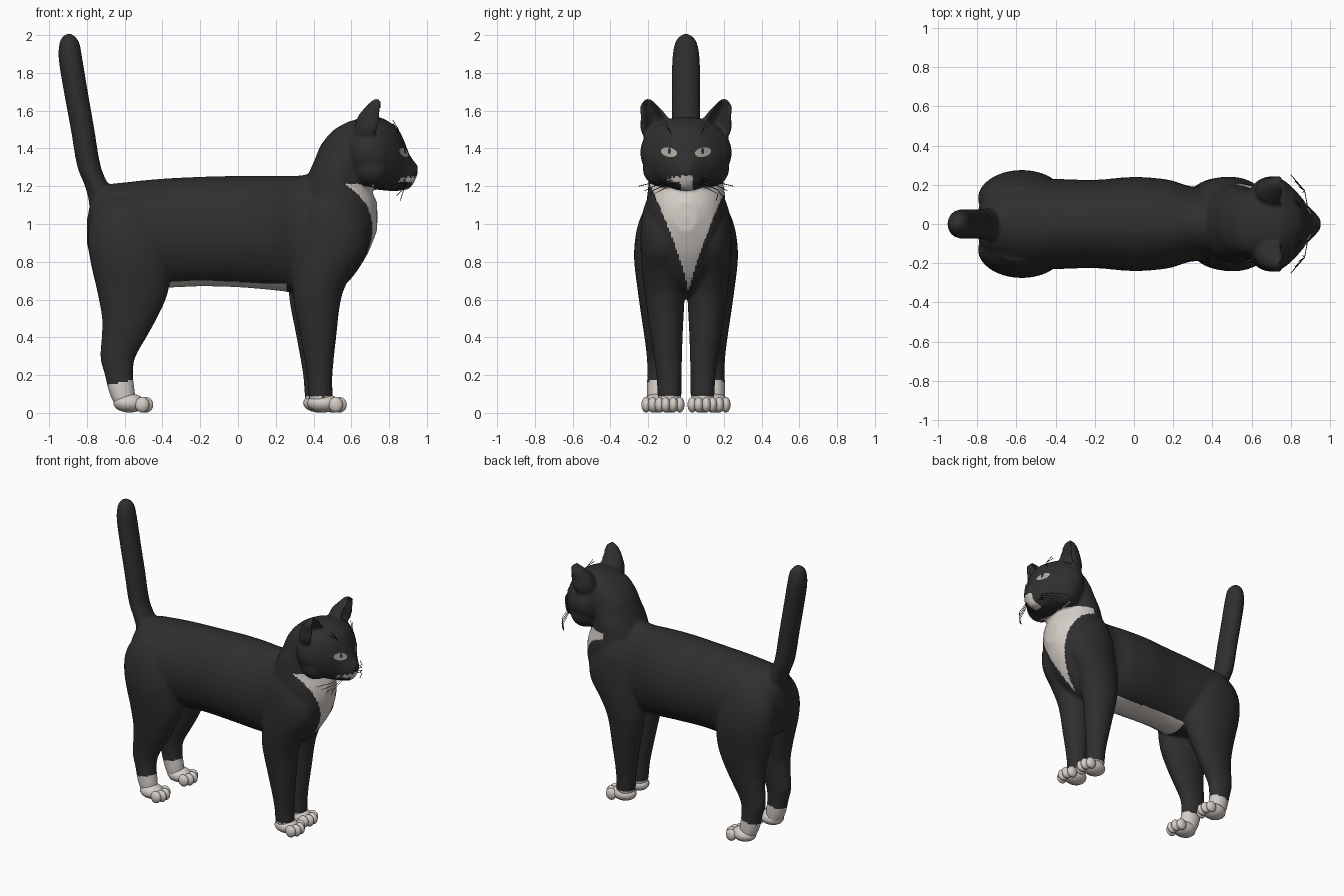
import bpy, bmesh, math
from mathutils import Vector, Matrix
from mathutils.bvhtree import BVHTree

if "Cube" in bpy.data.objects:
    bpy.data.objects.remove(bpy.data.objects["Cube"])


def material(name, rgb):
    m = bpy.data.materials.new(name)
    m.diffuse_color = (*rgb, 1)
    m.use_nodes = True
    m.node_tree.nodes["Principled BSDF"].inputs["Base Color"].default_value = m.diffuse_color
    return m


BLACK = material("black fur", (0.028, 0.028, 0.029))
WHITE = material("white fur", (0.66, 0.61, 0.57))
EYE = material("eye grey", (0.40, 0.38, 0.33))


def make_object(name, bm, mats):
    me = bpy.data.meshes.new(name)
    bm.to_mesh(me)
    bm.free()
    for m in mats:
        me.materials.append(m)
    for p in me.polygons:
        p.use_smooth = True
    ob = bpy.data.objects.new(name, me)
    bpy.context.collection.objects.link(ob)
    return ob


def refine(secs, steps=4):
    """Smooth Hermite interpolation between sections, first value is position."""
    n, out = len(secs), []

    def slope(i, k):
        a, b = secs[max(i - 1, 0)], secs[min(i + 1, n - 1)]
        return (b[k] - a[k]) / (b[0] - a[0])
    for i in range(n - 1):
        a, b = secs[i], secs[i + 1]
        d = b[0] - a[0]
        for j in range(steps):
            u = j / steps
            out.append([(2*u**3 - 3*u*u + 1) * a[k] + (u**3 - 2*u*u + u) * d * slope(i, k)
                        + (3*u*u - 2*u**3) * b[k] + (u**3 - u*u) * d * slope(i + 1, k)
                        for k in range(5)])
    return out + [list(secs[-1])]


def loft(bm, axis, secs, side=1, dx=0.0, dent=0.0, n=32):
    """Sections are (position, low, high, y centre, half width)."""
    rings = []
    for t, lo, hi, yc, w in refine(secs):
        c, r, w, ring = (lo + hi) / 2, max((hi - lo) / 2, 0.003), max(w, 0.003), []
        for i in range(n):
            a = 2 * math.pi * i / n
            u = math.cos(a)
            if u > 0:
                u *= 1 - dent * u * u
            y, v = side * (yc + w * math.sin(a)), c + r * u
            ring.append(bm.verts.new((t, y, v) if axis == "x" else (v + dx, y, t)))
        rings.append(ring)
    faces = [bm.faces.new((a[i], a[(i + 1) % n], b[(i + 1) % n], b[i]))
             for a, b in zip(rings, rings[1:]) for i in range(n)]
    faces += [bm.faces.new(rings[0]), bm.faces.new(rings[-1])]
    bmesh.ops.recalc_face_normals(bm, faces=faces)


def ball(bm, pos, size):
    bmesh.ops.create_uvsphere(bm, u_segments=20, v_segments=12, radius=1,
                              matrix=Matrix.Translation(pos) @ Matrix.Diagonal((*size, 1)))


bm = bmesh.new()
# torso
loft(bm, "x", [(-.80, .90, 1.02, 0, .05), (-.775, .80, 1.13, 0, .13), (-.71, .74, 1.20, 0, .19),
               (-.6, .70, 1.22, 0, .23), (-.4, .665, 1.24, 0, .23), (-.2, .67, 1.25, 0, .225),
               (0, .665, 1.255, 0, .24), (.18, .65, 1.255, 0, .225), (.3, .635, 1.255, 0, .19),
               (.45, .61, 1.27, 0, .20), (.58, .69, 1.26, 0, .19), (.68, .83, 1.22, 0, .15),
               (.735, .96, 1.12, 0, .06)])
# neck and chest
loft(bm, "z", [(.88, .38, .69, 0, .16), (.98, .34, .735, 0, .20), (1.1, .33, .735, 0, .21),
               (1.2, .345, .70, 0, .20), (1.27, .375, .68, 0, .195), (1.35, .41, .70, 0, .18),
               (1.42, .44, .70, 0, .165), (1.5, .51, .70, 0, .14), (1.545, .59, .68, 0, .08)])
# head
loft(bm, "x", [(.55, 1.30, 1.46, 0, .08), (.60, 1.23, 1.54, 0, .19), (.67, 1.195, 1.565, 0, .24),
               (.75, 1.18, 1.565, 0, .23), (.81, 1.175, 1.535, 0, .185), (.85, 1.175, 1.50, 0, .14),
               (.88, 1.18, 1.44, 0, .10), (.905, 1.185, 1.375, 0, .075), (.93, 1.215, 1.335, 0, .05),
               (.952, 1.265, 1.31, 0, .022)])
# tail
loft(bm, "z", [(1.0, -.78, -.62, 0, .08), (1.12, -.79, -.62, 0, .085), (1.2, -.81, -.68, 0, .08),
               (1.3, -.85, -.725, 0, .076), (1.5, -.885, -.76, 0, .076), (1.7, -.922, -.795, 0, .075),
               (1.88, -.95, -.825, 0, .072), (1.96, -.945, -.84, 0, .058), (1.99, -.93, -.86, 0, .038),
               (2.006, -.91, -.88, 0, .012)])
FRONT_LEG = [(1.17, .40, .58, .11, .08), (1.08, .35, .64, .11, .115), (.97, .32, .69, .115, .125),
             (.85, .305, .675, .12, .12), (.75, .295, .61, .118, .115), (.62, .29, .55, .112, .105),
             (.4, .33, .52, .102, .084), (.2, .365, .50, .09, .067), (.08, .375, .50, .087, .062),
             (.02, .39, .49, .087, .05)]
HIND_LEG = [(1.13, -.70, -.48, .12, .07), (1.05, -.77, -.42, .12, .115), (.95, -.795, -.375, .13, .135),
            (.82, -.785, -.355, .135, .14), (.64, -.745, -.37, .14, .115), (.5, -.72, -.43, .145, .09),
            (.4, -.722, -.485, .145, .075), (.29, -.728, -.545, .145, .062), (.2, -.705, -.556, .147, .058),
            (.1, -.68, -.545, .15, .058), (.02, -.64, -.55, .15, .05)]
EAR = [(1.42, .62, .72, .14, .06), (1.50, .615, .80, .16, .08), (1.57, .635, .81, .17, .069),
       (1.62, .675, .80, .193, .05), (1.65, .705, .785, .2, .026), (1.665, .725, .76, .203, .01)]
for s in (-1, 1):
    dx = -.02 if s > 0 else 0
    loft(bm, "z", FRONT_LEG, s, dx)
    loft(bm, "z", HIND_LEG, s)
    loft(bm, "z", EAR, s, dent=1.35)
    ball(bm, (.71, s * .125, 1.295), (.10, .105, .10))       # cheek
    ball(bm, (.885, s * .035, 1.24), (.042, .042, .036))     # whisker pad
ball(bm, (.878, 0, 1.208), (.034, .036, .03))                # chin

# fuse all parts into one smooth skin
raw = make_object("cat_body", bm, [])
mod = raw.modifiers.new("fuse", "REMESH")
mod.mode, mod.voxel_size = "VOXEL", 0.0105
mod = raw.modifiers.new("soften", "SMOOTH")
mod.factor, mod.iterations = 0.5, 5
dg = bpy.context.evaluated_depsgraph_get()
skin = bpy.data.meshes.new_from_object(raw.evaluated_get(dg))
raw.modifiers.clear()
raw.data = skin
skin.materials.clear()
skin.materials.append(BLACK)
skin.materials.append(WHITE)


def is_white(c, n):
    x, y, z = c
    if x < -.4 and z < .165 + .2 * (x + .6):                  # hind socks
        return True
    if x > .3 and z < .085:                                   # front socks
        return True
    if x > .5 and .65 < z and (z < 1.165 or (z < 1.21 and x < .72)) and n.x > 0:   # bib
        return abs(y - .015) < .185 * ((z - .65) / .52) ** 1.25 + .004
    if x > .85 and z < 1.26 and y < .035:                     # muzzle patch
        return y > -.03 or (y > -.1 and abs(z - 1.235) < .014)
    return -.36 < x < .26 and z < .74 and n.z < -.75 and abs(y) < .1   # belly


for p in skin.polygons:
    p.use_smooth = True
    p.material_index = int(is_white(p.center, p.normal))

# paws with four toes each
for label, px, py in (("front", .45, .087), ("hind", -.575, .157)):
    for s in (-1, 1):
        bm = bmesh.new()
        x = px - (.02 if s > 0 and label == "front" else 0)
        ball(bm, (x, s * py, .052), (.085, .07, .05))
        for off, fwd in ((-.054, .068), (-.02, .088), (.02, .088), (.054, .068)):
            ball(bm, (x + fwd, s * py + off, .043), (.038, .025, .041))
        make_object(f"{label}_paw_{'left' if s > 0 else 'right'}", bm, [WHITE])

# eyes and pupils: thin plates laid on the face
sb = bmesh.new()
sb.from_mesh(skin)
tree = BVHTree.FromBMesh(sb)
sb.free()


def face_plate(name, y, z, ry, rz, tilt, lift, mat):
    b = bmesh.new()
    bmesh.ops.create_circle(b, cap_ends=True, cap_tris=True, segments=20, radius=1)
    for v in b.verts:
        dy = ry * v.co.x
        dz = rz * v.co.y + tilt * v.co.x
        v.co = Vector((0, y + dy, z + dz))
        hit = tree.ray_cast(Vector((1.3, v.co.y, v.co.z)), Vector((-1, 0, 0)))[0]
        v.co.x = (hit.x if hit else .84) + lift
    bmesh.ops.recalc_face_normals(b, faces=b.faces)
    if sum(f.normal.x for f in b.faces) < 0:
        bmesh.ops.reverse_faces(b, faces=b.faces)
    make_object(name, b, [mat])


for s, label in ((-1, "right"), (1, "left")):
    face_plate("eye_" + label, s * .09, 1.38, .043, .025, s * .006, .005, EYE)
    face_plate("pupil_" + label, s * .088, 1.387, .008, .017, 0, .008, BLACK)

# whiskers and brow hairs
for s, label in ((-1, "right"), (1, "left")):
    cu = bpy.data.curves.new("whiskers_" + label, "CURVE")
    cu.dimensions, cu.bevel_depth, cu.bevel_resolution = "3D", .002, 0
    hairs = [((.89, .06, 1.25 - .012 * i), (.87, .17, 1.22 - .02 * i), (.80 + .02 * i, .25 - .03 * i, 1.20 - .025 * i))
             for i in range(4)]
    hairs += [((.83, .07, 1.45), (.85, .09, 1.50), (.82, .11 + .02 * i, 1.55 - .02 * i)) for i in range(2)]
    for pts in hairs:
        sp = cu.splines.new("POLY")
        sp.points.add(len(pts) - 1)
        for q, (x, y, z) in zip(sp.points, pts):
            q.co = (x, s * y, z, 1)
    cu.materials.append(BLACK)
    bpy.context.collection.objects.link(bpy.data.objects.new("whiskers_" + label, cu))
